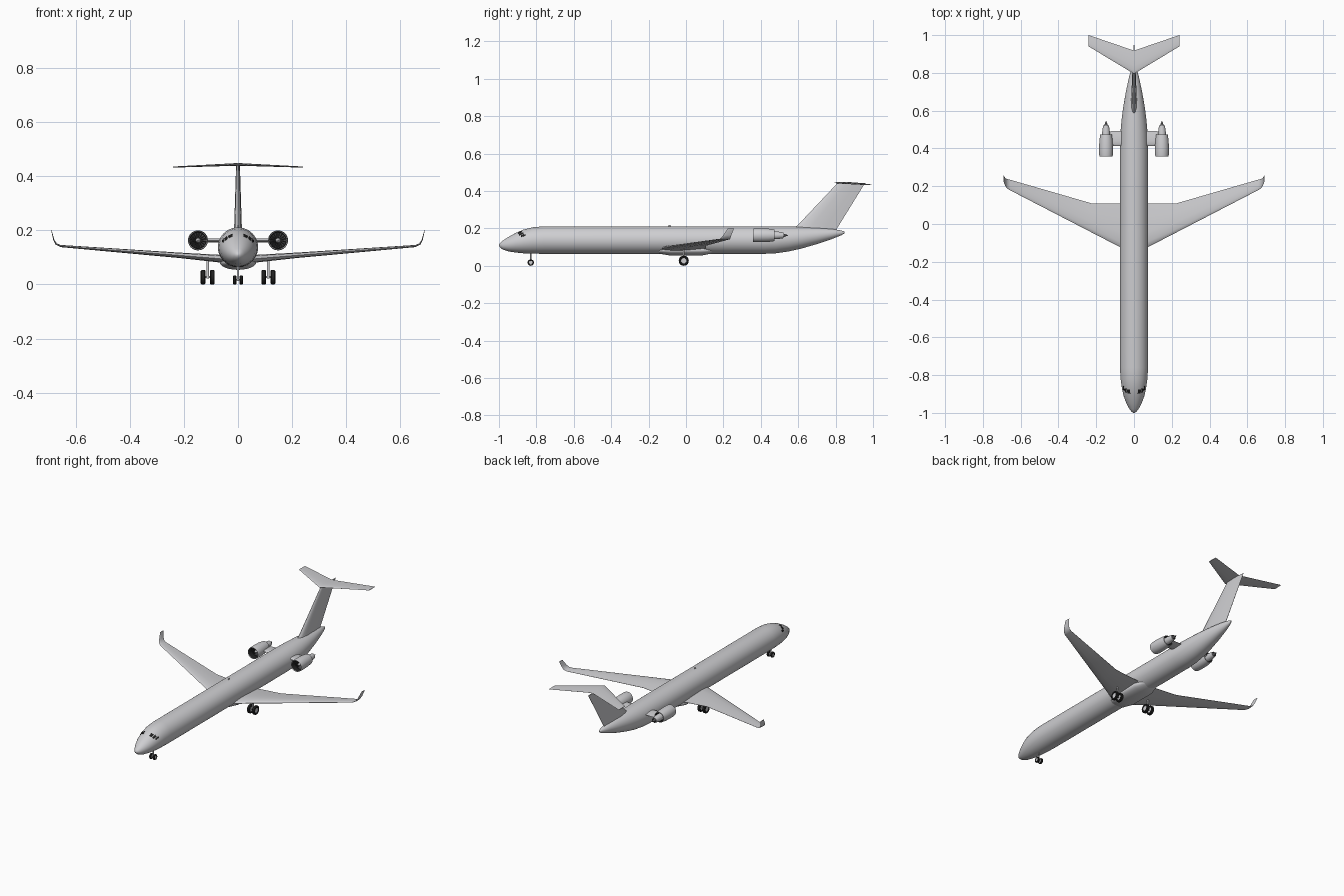
import bpy, bmesh
from math import sin, cos, pi, radians
from mathutils import Vector

if "Cube" in bpy.data.objects:
    bpy.data.objects.remove(bpy.data.objects["Cube"])


def material(name, rgb):
    m = bpy.data.materials.new(name)
    m.use_nodes = True
    m.diffuse_color = (*rgb, 1)
    m.node_tree.nodes["Principled BSDF"].inputs["Base Color"].default_value = (*rgb, 1)
    return m


SKIN = material("light grey skin", (0.62, 0.62, 0.64))
DARK = material("black", (0.015, 0.015, 0.015))
METAL = material("dark metal", (0.09, 0.09, 0.095))


def loft(name, rings, mats, seg_mats=None, angle=40, caps=True):
    """Skin a list of equal point rings; seg_mats picks a material per band."""
    bm = bmesh.new()
    vs = [[bm.verts.new(p) for p in r] for r in rings]
    n = len(vs[0])
    for i in range(len(vs) - 1):
        for j in range(n):
            k = (j + 1) % n
            f = bm.faces.new((vs[i][j], vs[i][k], vs[i + 1][k], vs[i + 1][j]))
            f.material_index = seg_mats[i] if seg_mats else 0
    if caps:
        bm.faces.new(vs[0]).material_index = seg_mats[0] if seg_mats else 0
        bm.faces.new(vs[-1]).material_index = seg_mats[-1] if seg_mats else 0
    bmesh.ops.recalc_face_normals(bm, faces=bm.faces)
    me = bpy.data.meshes.new(name)
    bm.to_mesh(me)
    bm.free()
    for m in mats:
        me.materials.append(m)
    ob = bpy.data.objects.new(name, me)
    bpy.context.collection.objects.link(ob)
    bpy.ops.object.select_all(action="DESELECT")
    ob.select_set(True)
    bpy.context.view_layer.objects.active = ob
    bpy.ops.object.shade_smooth_by_angle(angle=radians(angle))
    return ob


def revolve(name, profile, centre, axis, mats, seg_mats=None, n=24):
    """Turn (radius, offset) points about the x, y or z axis through centre."""
    a = "xyz".index(axis)
    rings = []
    for r, off in profile:
        ring = []
        for j in range(n):
            p = Vector(centre)
            p[a] += off
            p[(a + 1) % 3] += r * cos(2 * pi * j / n)
            p[(a + 2) % 3] += r * sin(2 * pi * j / n)
            ring.append(p)
        rings.append(ring)
    return loft(name, rings, mats, seg_mats)


AIRFOIL = [(0, 0), (0.03, 0.4), (0.12, 0.8), (0.35, 1), (0.7, 0.6), (1, 0.06),
           (1, -0.06), (0.7, -0.6), (0.35, -1), (0.12, -0.8), (0.03, -0.4)]


def foil(x, y0, y1, z, half, normal):
    """Aerofoil section from leading edge y0 to trailing edge y1."""
    nv = Vector(normal).normalized()
    return [Vector((x, y0 + (y1 - y0) * c, z)) + nv * half * t for c, t in AIRFOIL]


def flip(rings, s):
    return [[(p[0] * s, p[1], p[2]) for p in r] for r in rings]


# Fuselage stations: y, half width, top, bottom
BODY = [(-1, 0.003, 0.113, 0.107), (-0.994, 0.013, 0.122, 0.098), (-0.98, 0.024, 0.134, 0.087),
        (-0.95, 0.040, 0.154, 0.077), (-0.91, 0.055, 0.176, 0.071), (-0.87, 0.064, 0.193, 0.067),
        (-0.82, 0.071, 0.206, 0.065), (-0.76, 0.0745, 0.211, 0.064), (0.42, 0.0745, 0.211, 0.064),
        (0.48, 0.072, 0.211, 0.067), (0.55, 0.066, 0.21, 0.077), (0.62, 0.057, 0.208, 0.093),
        (0.7, 0.043, 0.204, 0.116), (0.78, 0.026, 0.197, 0.143), (0.83, 0.012, 0.189, 0.163),
        (0.848, 0.004, 0.182, 0.174)]


def skin(y, a, grow=0.0):
    """Point on the fuselage at station y, angle a from straight up."""
    for p, q in zip(BODY, BODY[1:]):
        if y <= q[0]:
            t = (y - p[0]) / (q[0] - p[0])
            w, top, bot = (p[i] + (q[i] - p[i]) * t for i in (1, 2, 3))
            break
    return ((w + grow) * sin(a), y, (top + bot) / 2 + ((top - bot) / 2 + grow) * cos(a))


loft("fuselage", [[skin(b[0], 2 * pi * j / 40) for j in range(40)] for b in BODY], [SKIN])

# Wing-root fairing under the belly
fairing = [(-0.17, 0.02, 0.004), (-0.14, 0.05, 0.018), (-0.08, 0.068, 0.028),
           (0.08, 0.068, 0.028), (0.13, 0.05, 0.018), (0.17, 0.02, 0.004)]
loft("belly_fairing", [[(w * cos(2 * pi * j / 24), y, 0.082 + h * sin(2 * pi * j / 24))
                        for j in range(24)] for y, w, h in fairing], [SKIN])

# Cockpit windows: thin plates following the nose
for side, s in (("left", 1), ("right", -1)):
    for i, (y0, y1, a0, a1) in enumerate([(-0.897, -0.877, 20, 36), (-0.893, -0.87, 40, 52),
                                          (-0.882, -0.858, 55, 64)]):
        rows = []
        for k in range(4):
            a = radians(a0 + (a1 - a0) * k / 3) * s
            rows.append([skin(y0, a, 0.0012), skin(y1, a, 0.0012),
                         skin(y1, a, -0.002), skin(y0, a, -0.002)])
        loft(f"{side}_cockpit_window_{i + 1}", rows, [DARK])

# Fin, with its sections stacked upward
loft("fin", [foil(0, 0.56, 0.80, 0.19, 0.016, (1, 0, 0)),
             foil(0, 0.60, 0.82, 0.22, 0.014, (1, 0, 0)),
             foil(0, 0.81, 0.957, 0.442, 0.007, (1, 0, 0))], [SKIN])

# Tailplane, tip to tip
tip, mid = (0.94, 1.0, 0.434, 0.002), (0.795, 0.918, 0.444, 0.005)
loft("tailplane", [foil(-0.24, *tip, (0, 0, 1)), foil(0, *mid, (0, 0, 1)),
                   foil(0.24, *tip, (0, 0, 1))], [SKIN])

# Small aerial on the roof
loft("roof_aerial", [foil(0, -0.1, -0.08, 0.205, 0.001, (1, 0, 0)),
                     foil(0, -0.092, -0.082, 0.219, 0.001, (1, 0, 0))], [SKIN])

for side, s in (("left", 1), ("right", -1)):
    # Wing with a cranked trailing edge and an upturned tip
    wing = [foil(0.03, -0.145, 0.108, 0.092, 0.015, (0, 0, 1)),
            foil(0.075, -0.122, 0.108, 0.096, 0.014, (0, 0, 1)),
            foil(0.22, -0.047, 0.108, 0.108, 0.010, (0, 0, 1)),
            foil(0.655, 0.178, 0.234, 0.142, 0.004, (0, 0, 1)),
            foil(0.672, 0.188, 0.238, 0.149, 0.003, (-1, 0, 1)),
            foil(0.681, 0.200, 0.243, 0.165, 0.002, (-1, 0, 0.4)),
            foil(0.690, 0.224, 0.257, 0.200, 0.001, (-1, 0, 0.2))]
    loft(f"{side}_wing", flip(wing, s), [SKIN])

    # Engine: nacelle with dark intake and exhaust gap, core and plug
    c = (s * 0.148, 0, 0.163)
    revolve(f"{side}_nacelle",
            [(0.004, 0.392), (0.030, 0.392), (0.030, 0.368), (0.032, 0.359), (0.0345, 0.357),
             (0.0365, 0.368), (0.0370, 0.40), (0.0355, 0.44), (0.0310, 0.474),
             (0.0285, 0.474), (0.027, 0.455), (0.004, 0.455)],
            c, "y", [SKIN, DARK], [1, 1, 1, 0, 0, 0, 0, 0, 0, 1, 1], 32)
    revolve(f"{side}_engine_core", [(0.021, 0.45), (0.021, 0.485), (0.015, 0.522),
                                    (0.012, 0.522), (0.011, 0.512)],
            c, "y", [SKIN, DARK], [0, 0, 0, 1])
    revolve(f"{side}_exhaust_plug", [(0.010, 0.51), (0.007, 0.53), (0.001, 0.545)], c, "y", [METAL])
    revolve(f"{side}_spinner", [(0.001, 0.374), (0.006, 0.380), (0.009, 0.393)], c, "y", [SKIN])
    for k in range(16):
        a = 2 * pi * k / 16
        u, v = Vector((cos(a), 0, sin(a))), Vector((-sin(a), 0, cos(a)))
        o = Vector(c)
        loft(f"{side}_fan_blade_{k + 1}",
             [[o + u * r + v * w * d + Vector((0, y, 0)) for d, y in
               ((-1, 0.386), (1, 0.390), (1, 0.391), (-1, 0.387))]
              for r, w in ((0.008, 0.001), (0.029, 0.003))], [METAL])
    pylon = [foil(x, 0.412, 0.492, 0.163, 0.007, (0, 0, 1)) for x in (0.05, 0.125)]
    loft(f"{side}_pylon", flip(pylon, s), [SKIN])


def wheel(name, x, y, r, half):
    """Black tyre with a light hub, resting on the ground."""
    prof = [(0.1, -0.7), (0.55, -0.7), (0.6, -0.95), (0.85, -1), (1, -0.6),
            (1, 0.6), (0.85, 1), (0.6, 0.95), (0.55, 0.7), (0.1, 0.7)]
    revolve(name, [(r * a, half * b) for a, b in prof], (x, y, r), "x",
            [SKIN, DARK], [0, 1, 1, 1, 1, 1, 1, 1, 0])


# Landing gear: strut, axle and twin wheels for each leg
for leg, x, y, r, half, gap, top, rad in (("nose", 0, -0.83, 0.017, 0.006, 0.012, 0.08, 0.004),
                                          ("left_main", 0.112, -0.012, 0.027, 0.009, 0.017, 0.1, 0.005),
                                          ("right_main", -0.112, -0.012, 0.027, 0.009, 0.017, 0.1, 0.005)):
    revolve(f"{leg}_strut", [(rad, r - rad), (rad, top)], (x, y, 0), "z", [SKIN], n=12)
    revolve(f"{leg}_axle", [(rad * 0.7, -gap), (rad * 0.7, gap)], (x, y, r), "x", [SKIN], n=12)
    for d, word in ((-1, "inner"), (1, "outer")):
        wheel(f"{leg}_{word}_wheel", x + d * gap * (-1 if x < 0 else 1), y, r, half)
